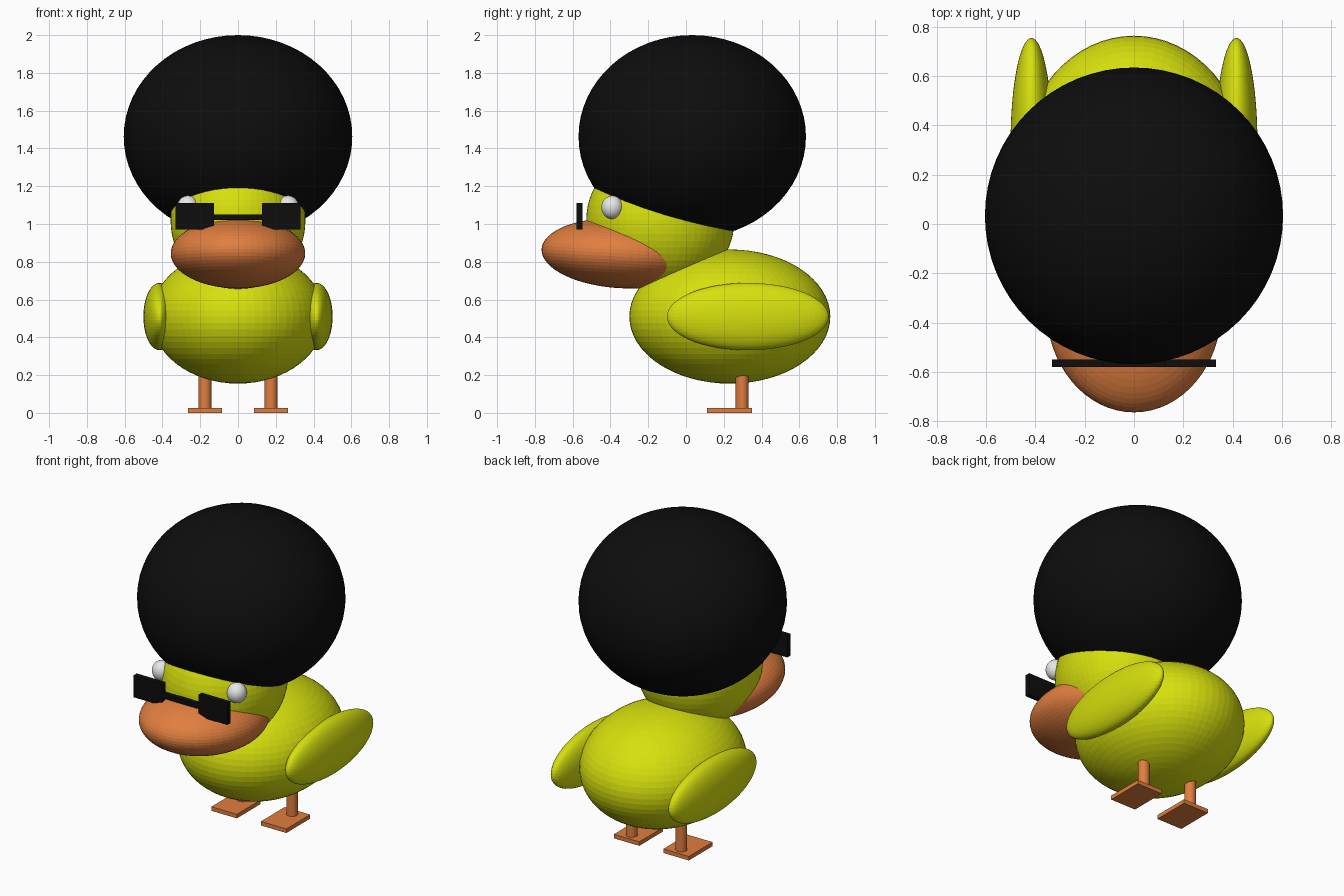
import bpy
from math import radians

cube = bpy.data.objects.get("Cube")
if cube:
    bpy.data.objects.remove(cube, do_unlink=True)


def material(name, rgb):
    mat = bpy.data.materials.new(name)
    mat.use_nodes = True
    color = (*rgb, 1)
    mat.diffuse_color = color
    mat.node_tree.nodes["Principled BSDF"].inputs["Base Color"].default_value = color
    return mat


yellow = material("yellow feathers", (0.68, 0.75, 0.004))
orange = material("orange skin", (0.75, 0.21, 0.05))
white = material("white eye", (0.8, 0.8, 0.8))
black = material("black", (0.004, 0.004, 0.004))


def finish(name, mat, scale):
    ob = bpy.context.object
    ob.name = name
    ob.scale = scale
    ob.data.materials.append(mat)
    bpy.ops.object.transform_apply(location=False, rotation=False, scale=True)
    return ob


def ellipsoid(name, center, radii, mat, tilt=0, smooth=False):
    bpy.ops.mesh.primitive_uv_sphere_add(segments=64, ring_count=32, radius=1, location=center)
    ob = finish(name, mat, radii)
    ob.rotation_euler.x = radians(tilt)
    if smooth:
        bpy.ops.object.shade_smooth()
    return ob


def box(name, low, high, mat):
    center = [(a + b) / 2 for a, b in zip(low, high)]
    bpy.ops.mesh.primitive_cube_add(size=1, location=center)
    return finish(name, mat, [b - a for a, b in zip(low, high)])


# Body, head, beak and round hair
ellipsoid("body", (0, 0.232, 0.51), (0.46, 0.532, 0.355), yellow)
ellipsoid("head", (0, -0.136, 1.02), (0.357, 0.392, 0.38), yellow)
ellipsoid("beak", (0, -0.34, 0.845), (0.356, 0.425, 0.185), orange, tilt=-3)
ellipsoid("hair", (0, 0.033, 1.463), (0.605, 0.602, 0.537), black, smooth=True)

# Paired parts
for side, s in (("left", 1), ("right", -1)):
    ellipsoid(side + "_wing", (s * 0.416, 0.327, 0.51), (0.085, 0.428, 0.178), yellow)
    ellipsoid(side + "_eye", (s * 0.265, -0.39, 1.088), (0.058, 0.058, 0.062), white, smooth=True)

    # Leg and flat foot
    bpy.ops.mesh.primitive_cylinder_add(vertices=32, radius=0.034, depth=0.25,
                                        location=(s * 0.175, 0.297, 0.145))
    finish(side + "_leg", orange, (1, 1, 1))
    bpy.ops.object.shade_smooth_by_angle()
    x = s * 0.175
    box(side + "_foot", (x - 0.09, 0.11, 0), (x + 0.09, 0.35, 0.026), orange)

    # Square lens
    x = s * 0.23
    box(side + "_lens", (x - 0.102, -0.581, 0.972), (x + 0.102, -0.549, 1.112), black)

box("glasses_bridge", (-0.13, -0.581, 1.02), (0.13, -0.549, 1.05), black)
